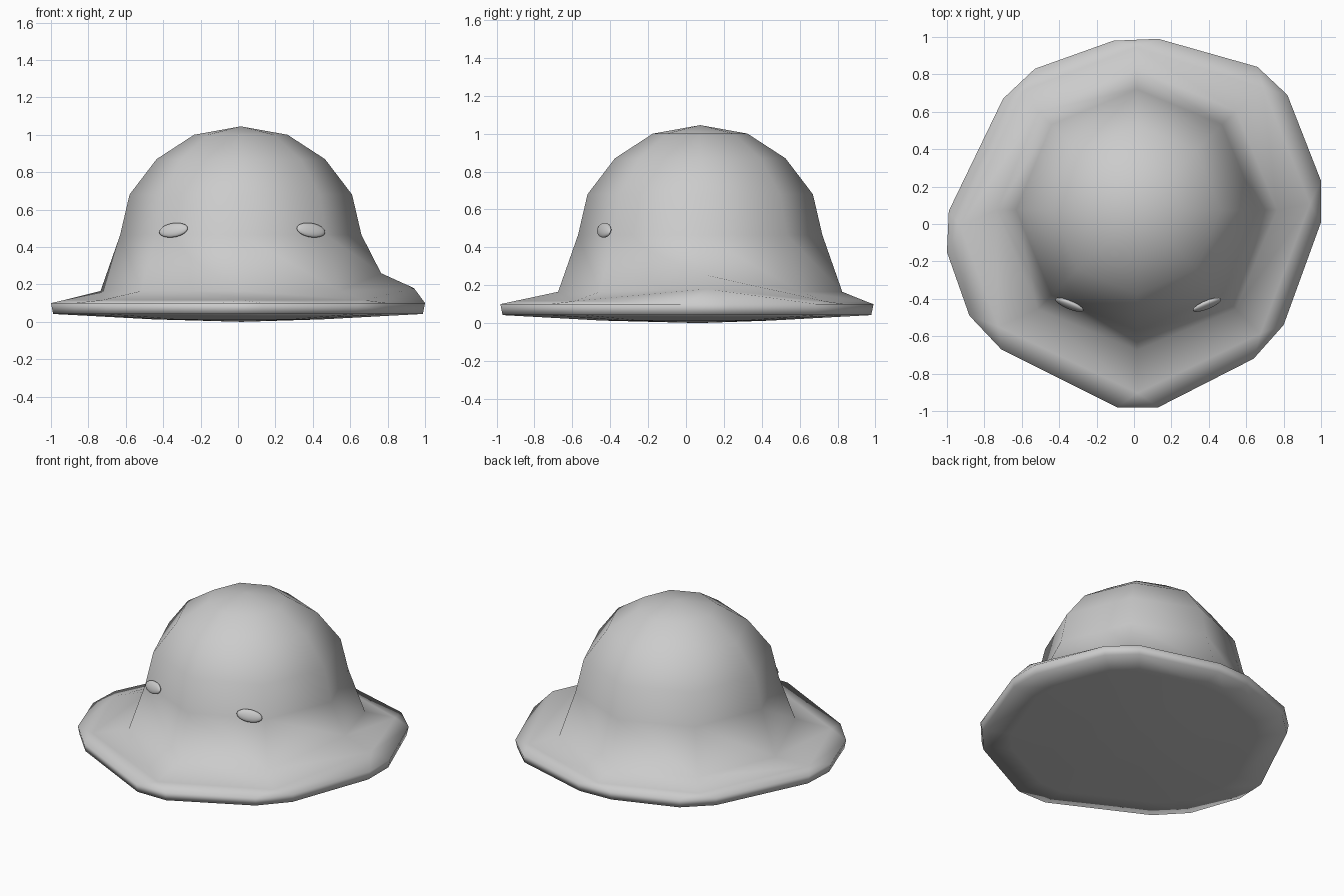
import bpy, bmesh, math
from mathutils import Vector

cube = bpy.data.objects.get("Cube")
if cube:
    bpy.data.objects.remove(cube)

grey = bpy.data.materials.new("soft grey")
grey.use_nodes = True
color = (0.6, 0.6, 0.6, 1)
grey.diffuse_color = color
grey.node_tree.nodes["Principled BSDF"].inputs["Base Color"].default_value = color

SIDES = 8
CENTRE = Vector((0.015, 0.075, 0))


def finish(name, bm):
    bmesh.ops.recalc_face_normals(bm, faces=bm.faces)
    mesh = bpy.data.meshes.new(name)
    bm.to_mesh(mesh)
    bm.free()
    mesh.materials.append(grey)
    mesh.shade_smooth()
    obj = bpy.data.objects.new(name, mesh)
    bpy.context.collection.objects.link(obj)
    return obj


def bridge(bm, a, b):
    for i in range(len(a)):
        j = (i + 1) % len(a)
        bm.faces.new((a[i], a[j], b[j], b[i]))


def fan(bm, ring, tip):
    for i in range(len(ring)):
        bm.faces.new((ring[i], ring[(i + 1) % len(ring)], tip))


# Crown: stacked octagons, the last one flaring into the brim
bm = bmesh.new()
profile = [(0.25, 1.0), (0.45, 0.87), (0.595, 0.68), (0.645, 0.465), (0.75, 0.165)]
rings = []
for r, z in profile:
    ring = []
    for i in range(SIDES):
        a = i * math.tau / SIDES
        ring.append(bm.verts.new(CENTRE + Vector((r * math.cos(a), r * math.sin(a), z))))
    rings.append(ring)
rings[-1][0].co.z = 0.26
for upper, lower in zip(rings, rings[1:]):
    bridge(bm, upper, lower)
fan(bm, rings[0], bm.verts.new(CENTRE + Vector((0, 0, 1.045))))

# Brim: uneven outline with every corner cut off, two points per crown side
outline = [(1, 0.01), (1, 0.23), (0.82, 0.69), (0.66, 0.84), (0.13, 0.99), (-0.11, 0.98),
           (-0.53, 0.83), (-0.7, 0.67), (-0.99, 0.07), (-1, -0.15), (-0.88, -0.49),
           (-0.71, -0.67), (-0.09, -0.98), (0.13, -0.98), (0.64, -0.72), (0.8, -0.54)]
rim = [bm.verts.new((x, y, 0.1)) for x, y in outline]
middle = []
for i, v in enumerate(rings[-1]):
    edge = (rim[2 * i].co + rim[2 * i + 1].co) / 2
    middle.append(bm.verts.new(v.co.lerp(edge, 0.75)))
middle[0].co.z = 0.18
bridge(bm, rings[-1], middle)
for i in range(SIDES):
    j = (i + 1) % SIDES
    bm.faces.new((middle[i], rim[2 * i], rim[2 * i + 1]))
    bm.faces.new((middle[i], rim[2 * i + 1], rim[2 * j], middle[j]))

# Underside: short edge wall, then a shallow bulge
previous = rim
for scale, z in [(0.988, 0.042), (0.8, 0.032), (0.45, 0.013)]:
    ring = [bm.verts.new((x * scale, y * scale, z)) for x, y in outline]
    bridge(bm, previous, ring)
    previous = ring
fan(bm, previous, bm.verts.new((0.02, 0.07, 0)))
finish("bell_body", bm)

# Eyes: flattened beads turned to follow the crown
for side, name, x in [(1, "left_eye", 0.39), (-1, "right_eye", -0.345)]:
    bm = bmesh.new()
    bmesh.ops.create_uvsphere(bm, u_segments=16, v_segments=10, radius=1)
    eye = finish(name, bm)
    eye.scale = (0.083, 0.02, 0.04)
    eye.location = (x, -0.432, 0.49)
    eye.rotation_euler = (math.radians(-20), side * math.radians(7), side * math.radians(22))
